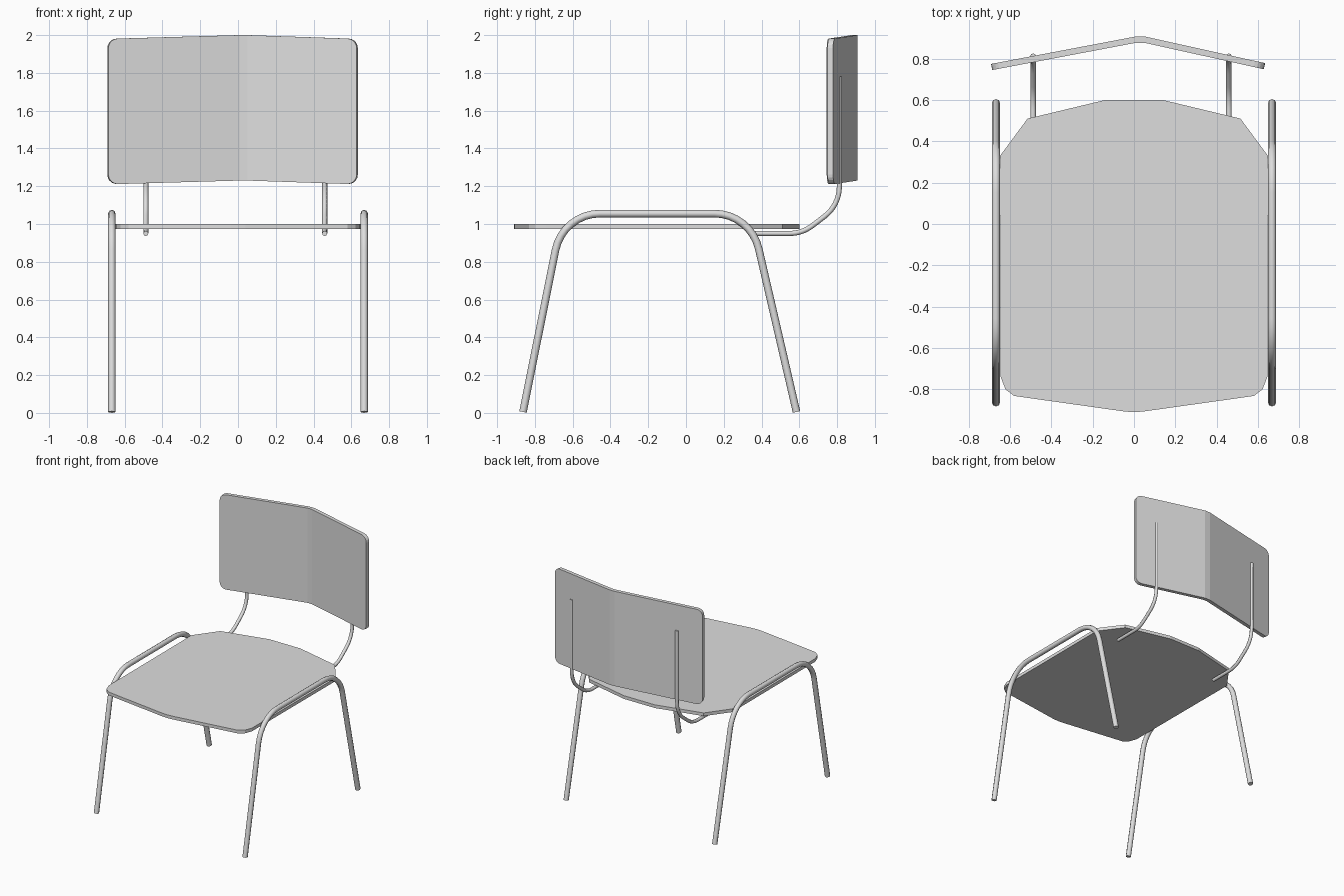
import bpy, bmesh, math
from mathutils import Vector

cube = bpy.data.objects.get("Cube")
if cube:
    bpy.data.objects.remove(cube, do_unlink=True)

grey = bpy.data.materials.new("light grey")
grey.use_nodes = True
colour = (0.73, 0.73, 0.73, 1)
grey.diffuse_color = colour
grey.node_tree.nodes["Principled BSDF"].inputs["Base Color"].default_value = colour


def link(name, data):
    ob = bpy.data.objects.new(name, data)
    bpy.context.collection.objects.link(ob)
    data.materials.append(grey)
    return ob


def activate(ob):
    bpy.ops.object.select_all(action='DESELECT')
    ob.select_set(True)
    bpy.context.view_layer.objects.active = ob


def fillet(points, radius, steps=8):
    """Round the inner corners of an open path with circular arcs."""
    pts = [Vector(p) for p in points]
    out = [pts[0]]
    for a, b, c in zip(pts, pts[1:], pts[2:]):
        u, v = (a - b).normalized(), (c - b).normalized()
        half = u.angle(v) / 2
        centre = b + (u + v).normalized() * radius / math.sin(half)
        reach = radius / math.tan(half)
        start = (b + u * reach - centre).normalized()
        end = (b + v * reach - centre).normalized()
        out += [centre + start.slerp(end, i / steps) * radius for i in range(steps + 1)]
    return out + [pts[-1]]


def tube(name, x, path, thickness, bend):
    """Bent round tube in a plane of constant x, from (y, z) corners."""
    pts = fillet([(x, y, z) for y, z in path], bend)
    curve = bpy.data.curves.new(name, 'CURVE')
    curve.dimensions = '3D'
    curve.bevel_depth = thickness
    curve.bevel_resolution = 2
    curve.use_fill_caps = True
    spline = curve.splines.new('POLY')
    spline.points.add(len(pts) - 1)
    for point, co in zip(spline.points, pts):
        point.co = (*co, 1)
    ob = link(name, curve)
    activate(ob)
    bpy.ops.object.convert(target='MESH')
    bpy.ops.object.shade_smooth_by_angle(angle=math.radians(50))


def slab(name, polygons, thickness):
    """Sheet of joined polygons, thickened behind its face normals."""
    bm = bmesh.new()
    for poly in polygons:
        bm.faces.new([bm.verts.new(p) for p in poly])
    bmesh.ops.remove_doubles(bm, verts=bm.verts, dist=0.0005)
    mesh = bpy.data.meshes.new(name)
    bm.to_mesh(mesh)
    bm.free()
    ob = link(name, mesh)
    mod = ob.modifiers.new("thickness", 'SOLIDIFY')
    mod.thickness = thickness
    mod.offset = -1
    mod.use_even_offset = True


# Side frames: each is one tube making a front leg, side rail and back leg
leg_path = [(-0.863, 0.005), (-0.652, 1.055), (0.342, 1.055), (0.585, 0.005)]
for side, x in (("right", -0.668), ("left", 0.668)):
    tube(side + "_leg_frame", x, leg_path, 0.02, 0.24)

# Backrest supports
support_path = [(0.36, 0.95), (0.615, 0.95), (0.812, 1.1), (0.812, 1.78)]
for side, x in (("right", -0.488), ("left", 0.459)):
    tube(side + "_back_support", x, support_path, 0.0135, 0.2)

# Seat: symmetrical outline with faceted corners
half = [(0, -0.91), (0.04, -0.908), (0.58, -0.832), (0.622, -0.80), (0.645, -0.74),
        (0.648, 0.33), (0.515, 0.51), (0.14, 0.6)]
outline = half + [(-x, y) for x, y in reversed(half[1:])]
slab("seat", [[(x, y, 1.0) for x, y in outline]], 0.026)

# Backrest: two flat wings meeting at a narrow fold
FOLD, STRIP, LOW, HIGH = 0.03, 0.02, 1.23, 2.0


def wing(end_x, end_y):
    s = 1 if end_x > FOLD else -1
    inner = FOLD + s * STRIP
    corners = [(inner, LOW, 0), (end_x, LOW - 0.02, 0),
               (end_x, HIGH - 0.02, 0), (inner, HIGH, 0)]
    pts = []
    for p in fillet(corners, 0.05, 5):
        t = (p.x - inner) / (end_x - inner)
        pts.append((p.x, 0.877 + (end_y - 0.877) * t, p.y))
    return pts if s > 0 else pts[::-1]


left, right = wing(0.628, 0.749), wing(-0.686, 0.745)
fold = [right[-1], left[0], left[-1], right[0]]
slab("backrest", [left, fold, right], 0.03)
